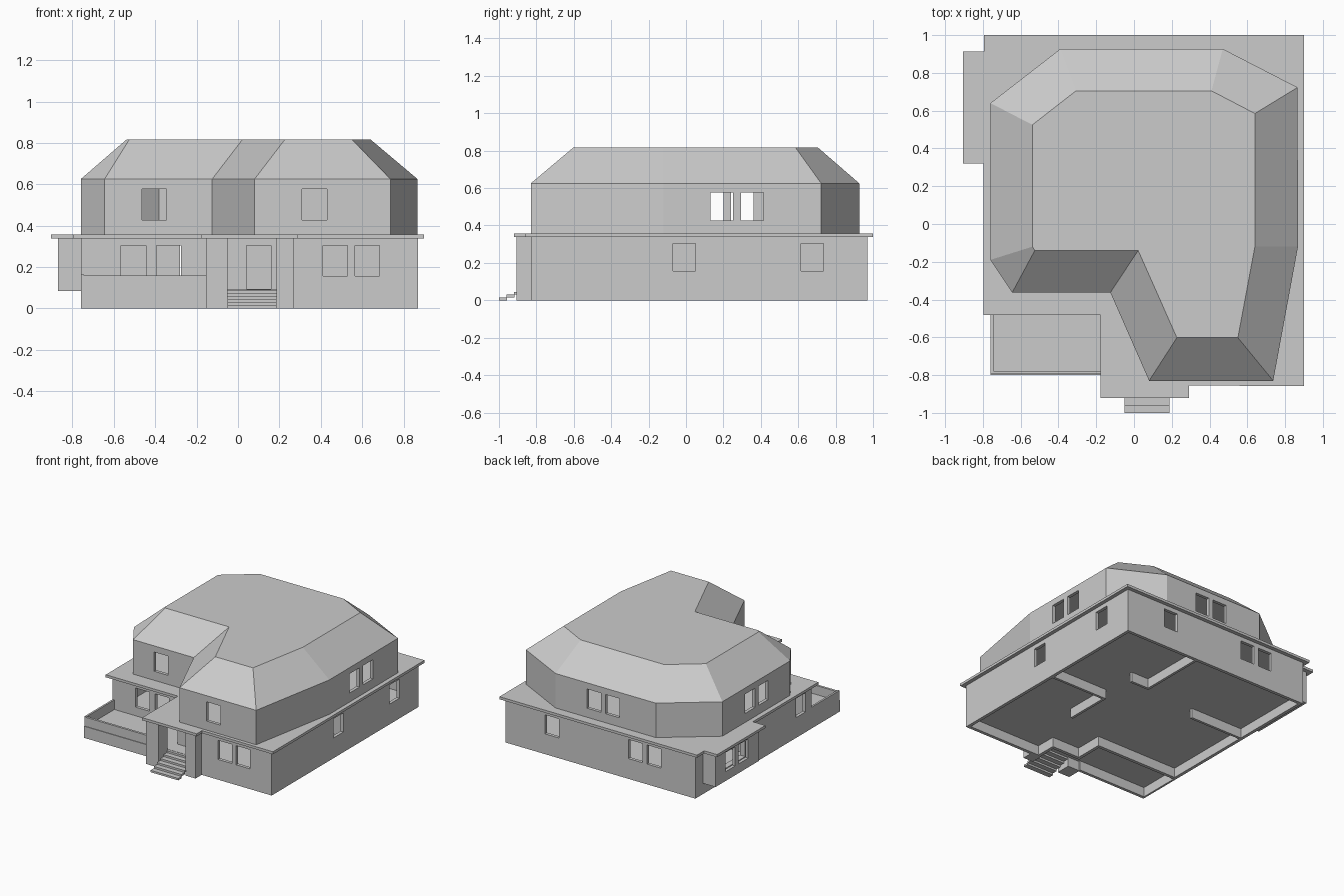
import bpy, bmesh
from mathutils import Vector

if "Cube" in bpy.data.objects:
    bpy.data.objects.remove(bpy.data.objects["Cube"])

T = 0.025  # wall thickness


def make(name, bm):
    bmesh.ops.recalc_face_normals(bm, faces=bm.faces)
    me = bpy.data.meshes.new(name)
    bm.to_mesh(me)
    bm.free()
    ob = bpy.data.objects.new(name, me)
    bpy.context.collection.objects.link(ob)
    return ob


def ring(bm, pts, z):
    return [bm.verts.new((x, y, z)) for x, y in pts]


def bridge(bm, a, b):
    n = len(a)
    for i in range(n):
        bm.faces.new((a[i], a[(i + 1) % n], b[(i + 1) % n], b[i]))


def loft(name, low, z0, high, z1):
    bm = bmesh.new()
    a, b = ring(bm, low, z0), ring(bm, high, z1)
    bridge(bm, a, b)
    bm.faces.new(a)
    bm.faces.new(b)
    return make(name, bm)


def prism(name, pts, z0, z1):
    return loft(name, pts, z0, pts, z1)


def rect(x0, x1, y0, y1):
    return [(x0, y1), (x1, y1), (x1, y0), (x0, y0)]


def box(name, x0, x1, y0, y1, z0, z1):
    return prism(name, rect(x0, x1, y0, y1), z0, z1)


def inset(pts, d):
    # inward offset of a clockwise outline
    out, n = [], len(pts)
    for i in range(n):
        p, q, r = (Vector(pts[k % n]) for k in (i - 1, i, i + 1))
        e, f = (q - p).normalized(), (r - q).normalized()
        a, b = Vector((e.y, -e.x)), Vector((f.y, -f.x))
        out.append(tuple(q + (a + b) * d / (1 + a.dot(b))))
    return out


def shell(name, pts, z0, z1):
    bm = bmesh.new()
    ins = inset(pts, T)
    r = [ring(bm, pts, z0), ring(bm, pts, z1), ring(bm, ins, z1), ring(bm, ins, z0)]
    for i in range(4):
        bridge(bm, r[i], r[(i + 1) % 4])
    return make(name, bm)


def cut(ob, boxes):
    for b in boxes:
        c = box("cutter", *b)
        c.hide_render = True
        m = ob.modifiers.new("opening", 'BOOLEAN')
        m.operation, m.solver, m.object = 'DIFFERENCE', 'EXACT', c
        dg = bpy.context.evaluated_depsgraph_get()
        me = bpy.data.meshes.new_from_object(ob.evaluated_get(dg))
        ob.modifiers.clear()
        ob.data = me
        bpy.data.objects.remove(c)


def win_x(starts, y, z0, z1, w=0.12):
    return [(s, s + w, y - 0.06, y + 0.06, z0, z1) for s in starts]


def win_y(starts, x, z0, z1, w=0.12):
    return [(x - 0.06, x + 0.06, s, s + w, z0, z1) for s in starts]


# Ground floor walls with windows, door and bay opening
ground = [(-0.76, 0.97), (0.87, 0.97), (0.87, -0.83), (0.19, -0.83),
          (0.19, -0.67), (-0.05, -0.67), (-0.05, -0.45), (-0.76, -0.45)]
G = (0.157, 0.305)
bay_opening = (-0.80, -0.70, 0.39, 0.84, 0.11, 0.32)
walls = shell("ground_walls", ground, 0, 0.34)
cut(walls, win_x((0.41, 0.565), -0.83, *G) + win_x((-0.565, -0.395), -0.45, *G)
    + win_x((0.41, -0.305, -0.465), 0.97, *G) + win_y((-0.07, 0.615), 0.87, *G)
    + win_y((-0.38,), -0.76, *G) + [(0.04, 0.16, -0.73, -0.61, 0.095, 0.305), bay_opening])
prism("ground_floor", inset(ground, T * 0.9), 0.075, 0.09)

# Inner partition walls
for i, r in enumerate([(0.37, 0.85, 0.10, 0.12), (0.36, 0.38, -0.25, 0.12),
                       (0.21, 0.23, 0.42, 0.95), (0.21, 0.38, 0.41, 0.43),
                       (-0.74, -0.28, 0.29, 0.31)]):
    box(f"partition_{i}", *r, 0, 0.34)

# Side bay
bay = shell("bay_walls", rect(-0.87, -0.755, 0.35, 0.88), 0.09, 0.34)
cut(bay, win_y((0.48, 0.64), -0.88, *G) + [bay_opening])
box("bay_floor", -0.87, -0.76, 0.35, 0.88, 0.085, 0.1)

# Slab over the ground floor, bay and porch
prism("eave_slab", [(-0.795, 1.0), (0.9, 1.0), (0.9, -0.858), (0.29, -0.855), (0.29, -0.92),
                    (-0.178, -0.92), (-0.178, -0.482), (-0.797, -0.482), (-0.797, 0.32),
                    (-0.905, 0.32), (-0.905, 0.912), (-0.795, 0.912)], 0.338, 0.358)

# Terrace with parapet
box("terrace_floor", -0.75, -0.05, -0.79, -0.45, 0.075, 0.09)
box("terrace_front_wall", -0.76, -0.15, -0.795, -0.777, 0, 0.16)
box("terrace_left_wall", -0.76, -0.745, -0.795, -0.45, 0, 0.165)
box("terrace_front_ledge", -0.76, -0.15, -0.8, -0.79, 0, 0.09)

# Porch pillars, landing and steps
box("porch_pillar_left", -0.155, -0.05, -0.905, -0.79, 0, 0.34)
box("porch_pillar_right", 0.185, 0.27, -0.905, -0.82, 0, 0.34)
box("porch_landing", -0.05, 0.19, -0.78, -0.66, 0.075, 0.092)
for i in range(6):
    y = -1.0 + i * 0.04
    box(f"step_{i}", -0.05, 0.187, y, y + 0.042, i * 0.015, (i + 1) * 0.015)

# Upper storey walls
upper = [(-0.76, 0.64), (-0.39, 0.927), (0.47, 0.927), (0.866, 0.723), (0.868, -0.12),
         (0.737, -0.83), (0.08, -0.83), (-0.125, -0.363), (-0.645, -0.363), (-0.76, -0.19)]
U = (0.428, 0.577)
up = shell("upper_walls", upper, 0.358, 0.625)
cut(up, win_x((-0.465,), -0.363, *U) + win_x((0.31,), -0.83, *U)
    + win_x((0.08, -0.08), 0.927, *U) + win_y((0.13, 0.295), 0.867, *U)
    + win_y((0.08, 0.24), -0.76, *U))

# Sloped roof with flat top
top = [(-0.538, 0.525), (-0.307, 0.705), (0.41, 0.705), (0.64, 0.585), (0.64, -0.12),
       (0.55, -0.602), (0.227, -0.602), (0.022, -0.14), (-0.525, -0.14), (-0.538, -0.12)]
loft("roof", upper, 0.625, top, 0.817)
